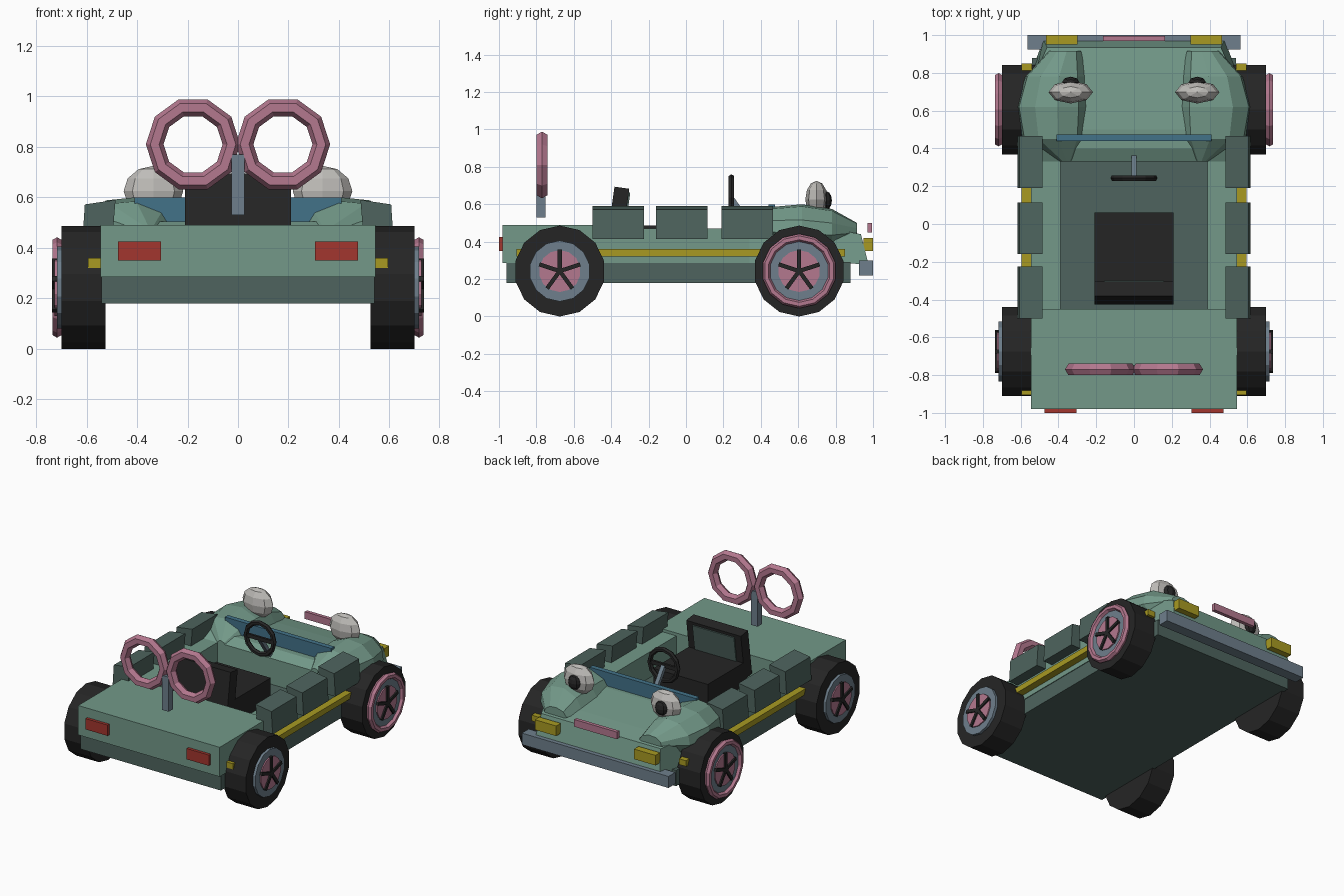
import bpy, bmesh, math
from mathutils import Vector, Matrix

if "Cube" in bpy.data.objects:
    bpy.data.objects.remove(bpy.data.objects["Cube"])


def mat(name, r, g, b):
    m = bpy.data.materials.new(name)
    m.diffuse_color = [(c / 255 / 12.92 if c < 10 else ((c / 255 + 0.055) / 1.055) ** 2.4)
                       for c in (r, g, b)] + [1]
    m.use_nodes = True
    m.node_tree.nodes["Principled BSDF"].inputs["Base Color"].default_value = m.diffuse_color
    return m


GREEN = mat("sage green", 115, 153, 137)
DARK = mat("dark green", 78, 100, 94)
BLACK = mat("black", 37, 37, 37)
PINK = mat("dusty pink", 180, 120, 143)
STEEL = mat("blue grey", 110, 127, 140)
YELLOW = mat("mustard yellow", 168, 154, 34)
RED = mat("red", 162, 54, 46)
WHITE = mat("off white", 190, 188, 184)
BLUE = mat("windscreen blue", 66, 114, 137)


def finish(name, bm, m):
    bmesh.ops.recalc_face_normals(bm, faces=bm.faces)
    me = bpy.data.meshes.new(name)
    bm.to_mesh(me)
    bm.free()
    me.materials.append(m)
    ob = bpy.data.objects.new(name, me)
    bpy.context.collection.objects.link(ob)
    return ob


def box(name, m, x, y, z, rot=None):
    """Box from (min, max) ranges, optionally rotated about its centre."""
    bm = bmesh.new()
    bmesh.ops.create_cube(bm, size=1)
    c = Vector([(a + b) / 2 for a, b in (x, y, z)])
    s = [b - a for a, b in (x, y, z)]
    bm.transform(Matrix.Translation(c) @ (rot or Matrix()) @ Matrix.Diagonal((*s, 1)))
    return finish(name, bm, m)


def loft(name, m, rings):
    """Closed skin through rings of equally many points."""
    bm = bmesh.new()
    vs = [[bm.verts.new(p) for p in r] for r in rings]
    n = len(vs[0])
    for a, b in zip(vs, vs[1:]):
        for i in range(n):
            j = (i + 1) % n
            bm.faces.new((a[i], a[j], b[j], b[i]))
    bm.faces.new(vs[0])
    bm.faces.new(vs[-1])
    return finish(name, bm, m)


def disc(name, m, r, x0, x1, y, z, n):
    """Cylinder along x."""
    ring = [(r * math.sin(math.tau * i / n), r * math.cos(math.tau * i / n)) for i in range(n)]
    return loft(name, m, [[(x, y + a, z + b) for a, b in ring] for x in (x0, x1)])


def torus(name, m, major, minor, loc, rot, n, k):
    bpy.ops.mesh.primitive_torus_add(major_radius=major, minor_radius=minor, major_segments=n,
                                     minor_segments=k, location=loc, rotation=rot)
    ob = bpy.context.object
    ob.name = name
    ob.data.materials.append(m)
    return ob


def ball(name, m, loc, size, n, k):
    bm = bmesh.new()
    bmesh.ops.create_uvsphere(bm, u_segments=n, v_segments=k, radius=1)
    bm.transform(Matrix.Translation(loc) @ Matrix.Diagonal((*size, 1)))
    return finish(name, bm, m)


# Chassis and body
box("chassis", DARK, (-0.54, 0.54), (-0.96, 0.88), (0.18, 0.29))
box("rear_deck", GREEN, (-0.545, 0.545), (-0.98, -0.45), (0.285, 0.49))
hood = [(0.33, 0.285, 0.545), (0.33, 0.47, 0.54), (0.40, 0.505, 0.5), (0.5, 0.505, 0.5),
        (0.80, 0.465, 0.52), (0.935, 0.44, 0.46), (0.975, 0.28, 0.48), (0.8, 0.285, 0.545)]
loft("hood", GREEN, [[(s * w, y, z) for y, z, w in hood] for s in (-1, 1)])
box("windscreen", BLUE, (-0.41, 0.41), (0.44, 0.475), (0.49, 0.6))

# Front and rear trim
box("front_bumper", STEEL, (-0.565, 0.565), (0.925, 1.0), (0.22, 0.30))
box("front_plate", PINK, (-0.165, 0.165), (0.97, 0.995), (0.45, 0.5))

# Fender sections: y, inner x, outer x, bottom z, top z
fender = [(0.33, 0.33, 0.39, 0.44, 0.49), (0.45, 0.25, 0.59, 0.38, 0.585),
          (0.62, 0.235, 0.62, 0.36, 0.60), (0.78, 0.25, 0.575, 0.36, 0.575),
          (0.915, 0.28, 0.45, 0.42, 0.50)]
section = [(0.25, 0), (0.75, 0), (1, 0.35), (0.97, 0.65), (0.75, 0.95), (0.45, 1), (0.15, 0.8),
           (0, 0.4)]
pad = [(0.485, 0.59), (0.607, 0.572), (0.617, 0.415), (0.5, 0.415)]

for s, side in ((1, "right"), (-1, "left")):
    def span(a, b):
        return (min(s * a, s * b), max(s * a, s * b))

    box(f"side_rail_{side}", GREEN, span(0.39, 0.545), (-0.46, 0.34), (0.285, 0.47))
    box(f"side_strip_{side}", YELLOW, span(0.54, 0.595), (-0.905, 0.85), (0.32, 0.36))
    loft(f"fender_{side}", GREEN,
         [[(s * (a + (b - a) * u), y, c + (d - c) * v) for u, v in section]
          for y, a, b, c, d in fender])
    for i, y in enumerate((-0.50, -0.16, 0.19)):
        loft(f"side_pad_{side}_{i}", DARK,
             [[(s * px, yy, pz) for px, pz in pad] for yy in (y, y + 0.275)])
    box(f"headlight_{side}", YELLOW, span(0.30, 0.465), (0.95, 1.0), (0.35, 0.42))
    box(f"tail_light_{side}", RED, span(0.305, 0.475), (-1.0, -0.97), (0.35, 0.425))
    # Eyes on the fenders
    ball(f"eye_{side}", WHITE, (s * 0.335, 0.698, 0.625), (0.118, 0.06, 0.1), 8, 6)
    ball(f"pupil_{side}", BLACK, (s * 0.335, 0.75, 0.62), (0.046, 0.03, 0.05), 8, 6)
    # Wind-up key loops
    torus(f"key_loop_{side}", PINK, 0.152, 0.035, (s * 0.178, -0.77, 0.81),
          (math.pi / 2, 0, 0), 10, 6)

    # Wheels
    for end, y in (("rear", -0.675), ("front", 0.605)):
        tag = f"{end}_{side}"
        z = 0.243
        disc(f"tyre_{tag}", BLACK, 0.243, s * 0.525, s * 0.70, y, z, 14)
        disc(f"rim_{tag}", STEEL, 0.163, s * 0.69, s * 0.718, y, z, 14)
        disc(f"hub_{tag}", PINK, 0.112, s * 0.70, s * 0.726, y, z, 14)
        for i in range(5):
            a = math.tau * i / 5
            box(f"spoke_{tag}_{i}", BLACK, span(0.71, 0.736),
                (y + 0.055 * math.sin(a) - 0.011, y + 0.055 * math.sin(a) + 0.011),
                (z + 0.055 * math.cos(a) - 0.06, z + 0.055 * math.cos(a) + 0.06),
                Matrix.Rotation(-a, 4, 'X'))
        if end == "front":
            torus(f"wheel_ring_{tag}", PINK, 0.178, 0.021, (s * 0.717, y, z),
                  (0, math.pi / 2, 0), 14, 6)

# Wind-up key post
box("key_post", STEEL, (-0.026, 0.026), (-0.80, -0.75), (0.53, 0.77))

# Seat, leaning forward slightly
tilt = Matrix.Rotation(math.radians(-8), 4, 'X')
box("seat_cushion", BLACK, (-0.21, 0.21), (-0.36, 0.06), (0.285, 0.487))
box("seat_back", BLACK, (-0.21, 0.21), (-0.405, -0.325), (0.37, 0.69), tilt)
box("seat_back_panel", DARK, (-0.16, 0.16), (-0.35, -0.312), (0.46, 0.665), tilt)

# Steering wheel and column
torus("steering_wheel", BLACK, 0.108, 0.017, (0, 0.243, 0.635), (math.pi / 2, 0, 0), 12, 6)
box("steering_bar", BLACK, (-0.1, 0.1), (0.235, 0.251), (0.622, 0.648))
box("steering_column", STEEL, (-0.014, 0.014), (0.292, 0.318), (0.44, 0.65),
    Matrix.Rotation(math.radians(35), 4, 'X'))
